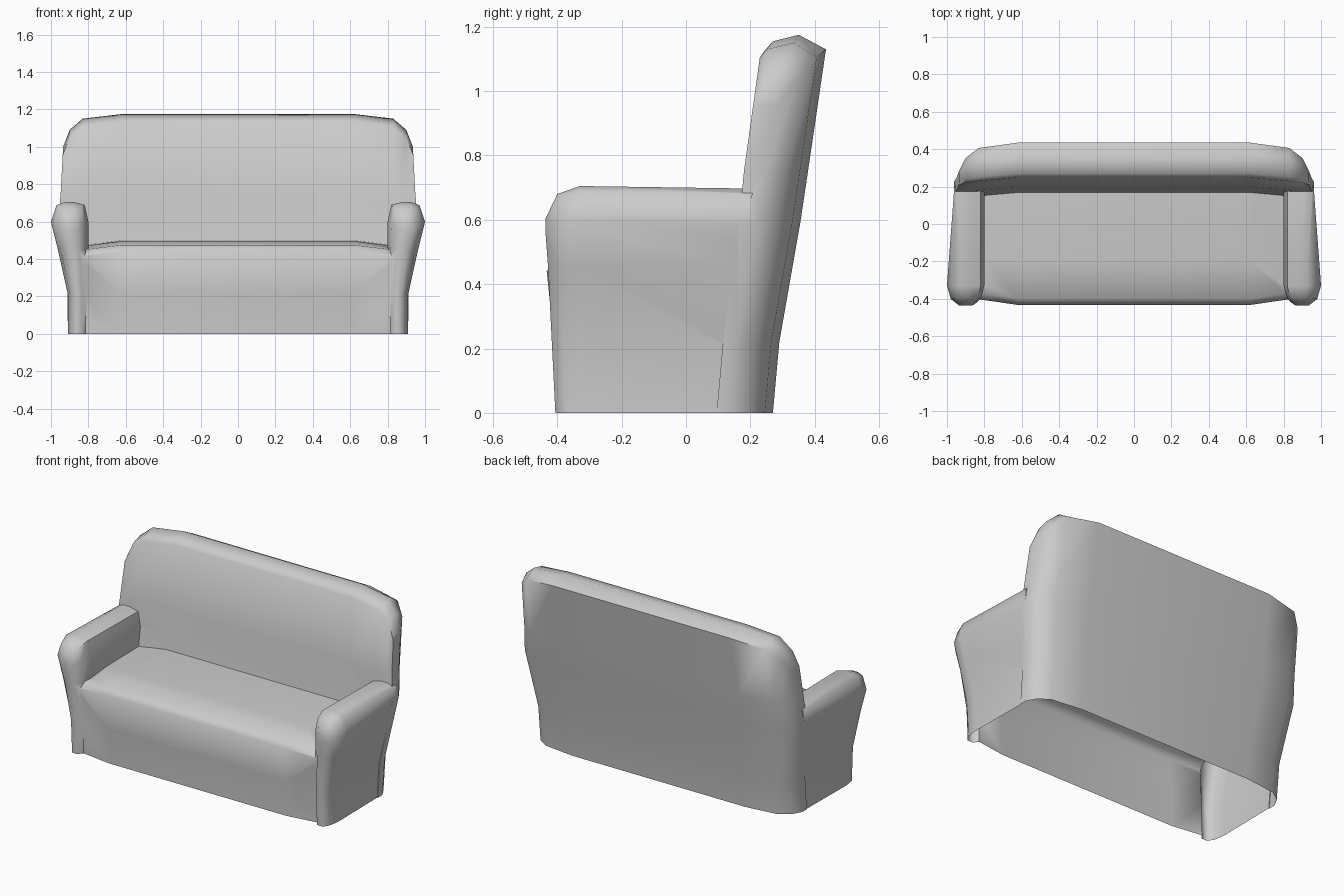
import bpy, bmesh
from math import radians

if "Cube" in bpy.data.objects:
    bpy.data.objects.remove(bpy.data.objects["Cube"])


def interp(z, table):
    """Linear lookup in a short (z, value) table."""
    if z <= table[0][0]:
        return table[0][1]
    for (a, u), (b, v) in zip(table, table[1:]):
        if z <= b:
            return u + (v - u) * (z - a) / (b - a)
    return table[-1][1]


def loft(name, rings):
    """Skin closed rings of equal, even size; end caps are quad strips."""
    bm = bmesh.new()
    rows = [[bm.verts.new(p) for p in r] for r in rings]
    n = len(rows[0])
    for a, b in zip(rows, rows[1:]):
        for i in range(n):
            j = (i + 1) % n
            bm.faces.new((a[i], a[j], b[j], b[i]))
    for r in (rows[0], rows[-1]):
        for i in range(n // 2 - 1):
            bm.faces.new((r[i], r[i + 1], r[n - 2 - i], r[n - 1 - i]))
    bmesh.ops.recalc_face_normals(bm, faces=bm.faces)
    me = bpy.data.meshes.new(name)
    bm.to_mesh(me)
    bm.free()
    ob = bpy.data.objects.new(name, me)
    bpy.context.collection.objects.link(ob)
    return ob


LOW = -0.1  # parts run below the floor and are trimmed later


# Seat: front profile swept across, dipping slightly at the ends
def seat_ring(x, dy, dz):
    front = [(-0.405, LOW), (-0.405, 0), (-0.41, 0.22), (-0.433, 0.44),
             (-0.40, 0.475), (-0.2, 0.495)]
    back = [(0.215, 0.5), (0.21, 0.475), (0.205, 0.44), (0.16, 0.22),
            (0.14, 0), (0.14, LOW)]
    ring = [(x, y + dy, z + (dz if z > 0.3 else 0)) for y, z in front]
    return ring + [(x, y, z + (dz if z > 0.3 else 0)) for y, z in back]


seat = loft("seat", [seat_ring(x, dy, dz) for x, dy, dz in
                     [(-0.86, 0.035, -0.03), (-0.62, 0, 0),
                      (0.62, 0, 0), (0.86, 0.035, -0.03)]])

# Backrest: leaning section swept across, rounded at corners and sides
FLARE = [(0.21, 0.973), (0.45, 1.013), (0.6, 1.03), (0.75, 1.014), (1.0, 1.0)]


def back_ring(x, off, bow, top):
    lean = (top - 1.175) * 0.14
    front = [(0.10, LOW), (0.10, 0), (0.12, 0.22), (0.17, 0.59), (0.185, 0.75),
             (0.238 + lean, top - 0.045), (0.26 + lean, top - 0.02)]
    rear = [(0.35 + lean + off * 0.45, top), (0.435 + lean + off, top - 0.045),
            (0.379 + off, 0.75), (0.355 + off, 0.59), (0.29 + off, 0.22),
            (0.27 + off, 0), (0.27 + off, LOW)]
    pts = [(y + bow, z) for y, z in front] + rear
    return [(x * interp(z, FLARE), y, z) for y, z in pts]


half = [(0.62, 0, 0.01, 1.175), (0.83, -0.025, -0.005, 1.15),
        (0.90, -0.07, -0.005, 1.09), (0.935, -0.13, -0.005, 1.0)]
stations = [(-x, *r) for x, *r in reversed(half)] + half
backrest = loft("backrest", [back_ring(*s) for s in stations])

# Arms: flared section swept front to back, rounded off at the front
OUTER = [(0.91, LOW), (0.91, 0), (0.91, 0.21), (0.963, 0.45), (1.0, 0.6),
         (0.97, 0.688), (0.925, 0.705)]
INNER = [(0.88, 0.705), (0.82, 0.69), (0.80, 0.6), (0.80, 0.45),
         (0.80, 0.21), (0.80, 0), (0.80, LOW)]


def arm_ring(side, y, shrink, drop):
    pts = OUTER + INNER
    ring = []
    for i, (x, z) in enumerate(pts):
        mid = (x + pts[len(pts) - 1 - i][0]) / 2
        yy = y + 0.03 * (1 - min(max(z, 0) / 0.6, 1))
        if y > 0:  # rear end leans with the backrest
            yy = 0.11 + 0.14 * max(z, 0)
            x = min(x, interp(z, [(0.21, 0.905), (0.45, 0.942), (0.6, 0.96)]))
            mid = x
        zz = z - drop * max(0, (z - 0.5) / 0.205)
        ring.append((side * (mid + (x - mid) * shrink), yy, zz))
    return ring


arms = [loft(n, [arm_ring(s, *a) for a in
                 [(0.2, 1, 0.008), (-0.33, 1, 0), (-0.40, 0.8, 0.025),
                  (-0.436, 0.35, 0.10)]])
        for n, s in (("left_arm", -1), ("right_arm", 1))]

# Merge the parts into one upholstered shell
bpy.context.view_layer.objects.active = seat
for part in [backrest] + arms:
    mod = seat.modifiers.new("join", 'BOOLEAN')
    mod.operation = 'UNION'
    mod.solver = 'EXACT'
    mod.object = part
    bpy.ops.object.modifier_apply(modifier=mod.name)
    bpy.data.objects.remove(part)
seat.name = "sofa_shell"

# Trim at the floor, leaving the underside open
bm = bmesh.new()
bm.from_mesh(seat.data)
bmesh.ops.bisect_plane(bm, geom=bm.verts[:] + bm.edges[:] + bm.faces[:],
                       plane_co=(0, 0, 0), plane_no=(0, 0, 1),
                       clear_inner=True, dist=1e-5)
bmesh.ops.remove_doubles(bm, verts=bm.verts, dist=0.0005)
bm.to_mesh(seat.data)
bm.free()

seat.select_set(True)
bpy.ops.object.shade_smooth_by_angle(angle=radians(58))
